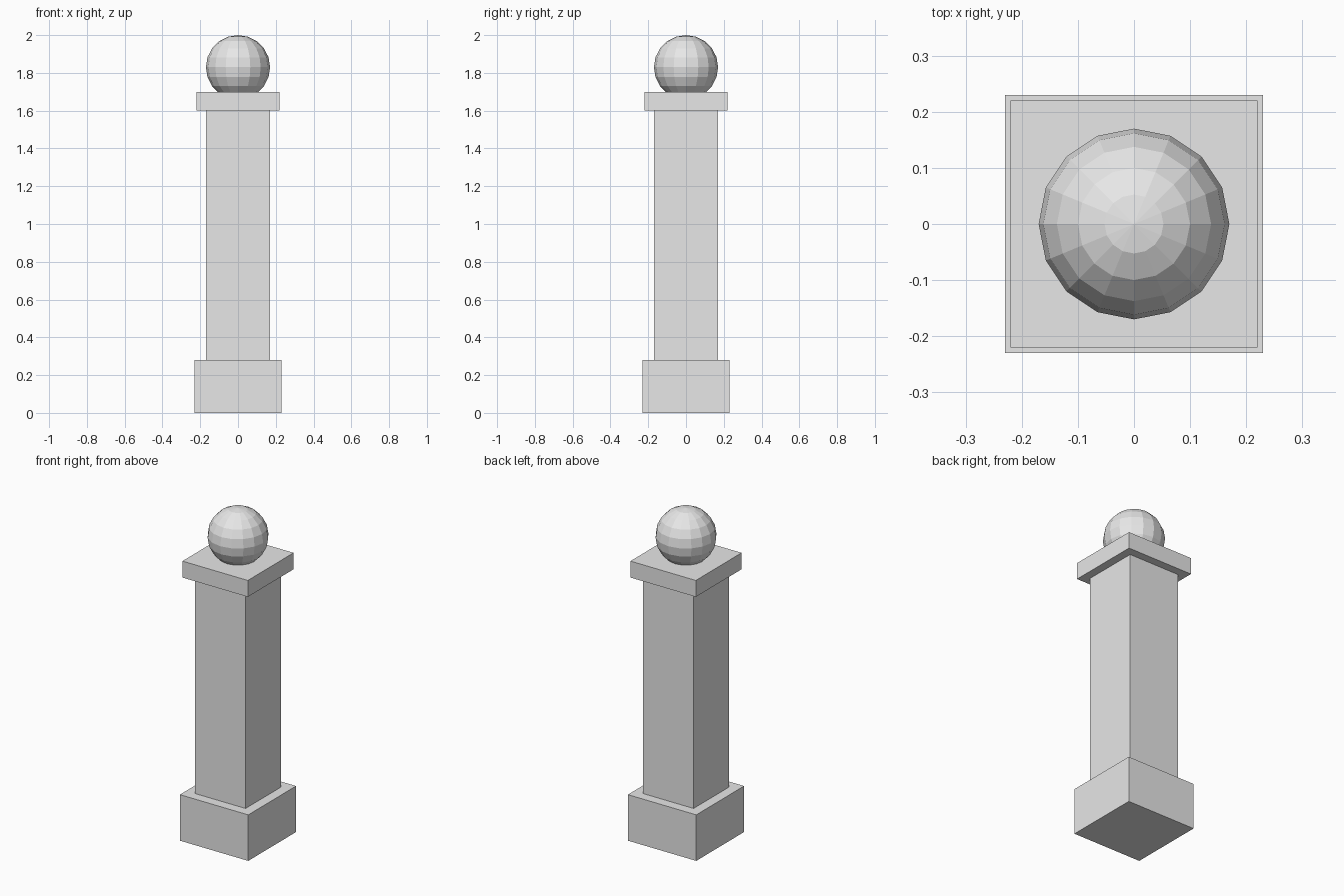
import bpy

cube = bpy.data.objects.get("Cube")
if cube:
    bpy.data.objects.remove(cube, do_unlink=True)

# Single stone colour
stone = bpy.data.materials.new("grey_stone")
stone.use_nodes = True
colour = (0.8, 0.8, 0.8, 1)
stone.diffuse_color = colour
for node in stone.node_tree.nodes:
    if node.type == 'BSDF_PRINCIPLED':
        node.inputs["Base Color"].default_value = colour


def finish(name):
    obj = bpy.context.object
    obj.name = name
    obj.data.materials.append(stone)
    return obj


def block(name, width, bottom, top):
    """Square block centred on the vertical axis."""
    bpy.ops.mesh.primitive_cube_add(size=1, location=(0, 0, (bottom + top) / 2))
    obj = finish(name)
    obj.scale = (width, width, top - bottom)
    bpy.ops.object.transform_apply(location=False, rotation=False, scale=True)


# Stacked square pillar
block("base", 0.46, 0, 0.28)
block("shaft", 0.34, 0.28, 1.6)
block("cap", 0.44, 1.6, 1.7)

# Faceted ball, sunk slightly into the cap
bpy.ops.mesh.primitive_uv_sphere_add(segments=16, ring_count=10, radius=0.17,
                                     location=(0, 0, 1.83))
finish("ball_finial")
bpy.ops.object.shade_flat()
